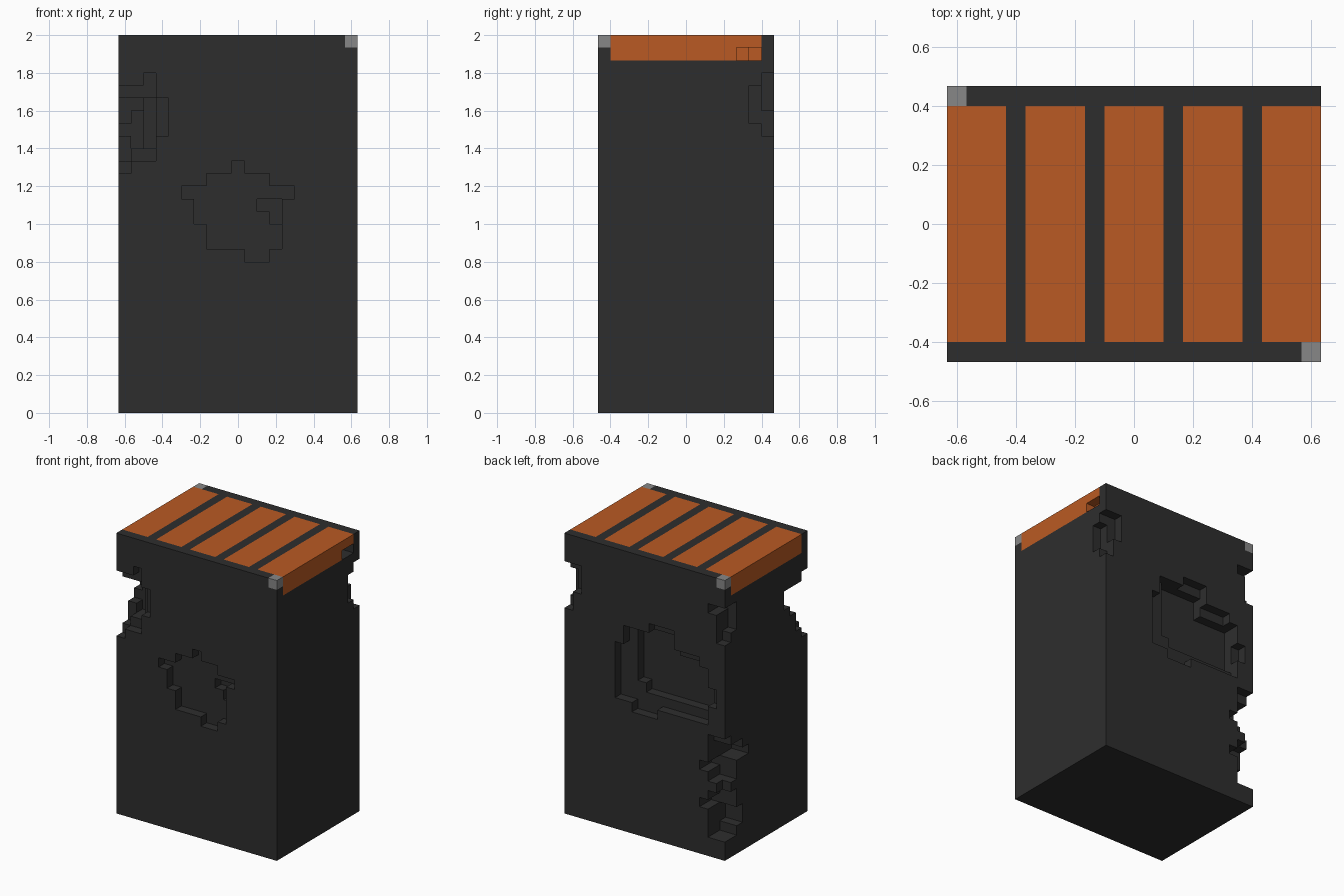
import bpy, bmesh
from mathutils import Vector

cube = bpy.data.objects.get("Cube")
if cube:
    bpy.data.objects.remove(cube, do_unlink=True)

# Block grid: width, depth, height in cells
NX, NY, NZ = 19, 14, 30
CELL = 2 / NZ


def material(name, rgb):
    mat = bpy.data.materials.new(name)
    mat.use_nodes = True
    mat.diffuse_color = (*rgb, 1)
    mat.node_tree.nodes["Principled BSDF"].inputs["Base Color"].default_value = (*rgb, 1)
    return mat


charcoal = material("charcoal", (0.027, 0.027, 0.027))
orange = material("burnt orange", (0.491, 0.102, 0.017))
grey = material("mid grey", (0.242, 0.242, 0.242))

solid = {(x, y, z) for x in range(NX) for y in range(NY) for z in range(NZ)}


def dig(xs, depth, zs, right=False, back=False):
    """Remove cells; xs counts from the chosen side, depth from front or back."""
    for x in range(*xs):
        for y in range(depth):
            for z in range(*zs):
                solid.discard((NX - 1 - x if right else x,
                               NY - 1 - y if back else y, z))


# Crater in the middle of the front
for first, last, low, high in [(9, 10, 19, 20), (7, 12, 18, 19), (5, 14, 17, 18),
                               (6, 13, 15, 17), (7, 13, 13, 15), (10, 12, 12, 13)]:
    dig((first, last), 1, (low, high))
dig((11, 13), 2, (16, 17))
dig((12, 13), 2, (15, 16))

# Bite out of the front corner: depth of each column, row by row downwards
dig((2, 3), 1, (26, 27))
for drop, depths in enumerate(["111", "4421", "4321", "3321", "232", "211", "1"]):
    for x, depth in enumerate(depths):
        dig((x, x + 1), int(depth), (25 - drop, 26 - drop))

# Crater on the back, with a deeper floor
for first, last, low, high in [(10, 13, 22, 23), (7, 13, 21, 22), (7, 16, 20, 21),
                               (6, 17, 14, 20), (6, 18, 16, 18), (8, 11, 13, 14)]:
    dig((first, last), 1, (low, high), right=True, back=True)
for first, last, low, high in [(8, 13, 20, 22), (8, 17, 16, 20), (9, 17, 15, 16)]:
    dig((first, last), 2, (low, high), right=True, back=True)

# Bite out of the back corner on the +x side
dig((0, 2), 1, (24, 27), right=True, back=True)
dig((0, 1), 2, (23, 26), right=True, back=True)
dig((0, 1), 1, (22, 23), right=True, back=True)

# Bites out of the back corner on the -x side: width and depth per row
for top, rows in [(26, ["22", "12", "12", "11"]),
                  (12, ["21", "23", "24", "32", "22", "11", "22", "32", "23", "23", "22"])]:
    for drop, (width, depth) in enumerate(rows):
        dig((0, int(width)), int(depth), (top - drop, top - drop + 1), back=True)

# Notch in the end strip
solid -= {(NX - 1, 11, 28), (NX - 1, 12, 28), (NX - 2, 12, 28)}

# Sort the cells into parts
studs = {(NX - 1, 0, NZ - 1), (0, NY - 1, NZ - 1)}
strips = {(x, y, z) for x, y, z in solid
          if z >= NZ - 2 and 1 <= y < NY - 1 and x % 4 != 3}

# Corners of a cell face for each of the six directions
DIRECTIONS = [Vector(d) for d in ((1, 0, 0), (-1, 0, 0), (0, 1, 0),
                                  (0, -1, 0), (0, 0, 1), (0, 0, -1))]
CENTRE = Vector((NX / 2, NY / 2, 0))


def build(name, cells, mat):
    """Skin the exposed sides of the cells and merge flat areas."""
    bm = bmesh.new()
    for cell in sorted(cells):
        middle = Vector(cell) + Vector((0.5, 0.5, 0.5))
        for n in DIRECTIONS:
            if tuple(int(a + b) for a, b in zip(cell, n)) in solid:
                continue
            u = Vector((n.y, n.z, n.x))
            v = n.cross(u)
            corners = [middle + (n + u * s + v * t) / 2
                       for s, t in ((1, 1), (-1, 1), (-1, -1), (1, -1))]
            bm.faces.new([bm.verts.new((c - CENTRE) * CELL) for c in corners])
    bmesh.ops.remove_doubles(bm, verts=bm.verts[:], dist=CELL / 100)
    bmesh.ops.dissolve_limit(bm, angle_limit=0.01, verts=bm.verts[:], edges=bm.edges[:])
    mesh = bpy.data.meshes.new(name)
    bm.to_mesh(mesh)
    bm.free()
    mesh.materials.append(mat)
    obj = bpy.data.objects.new(name, mesh)
    bpy.context.collection.objects.link(obj)


build("body", solid - strips - studs, charcoal)
build("top_strips", strips, orange)
build("corner_studs", studs, grey)
